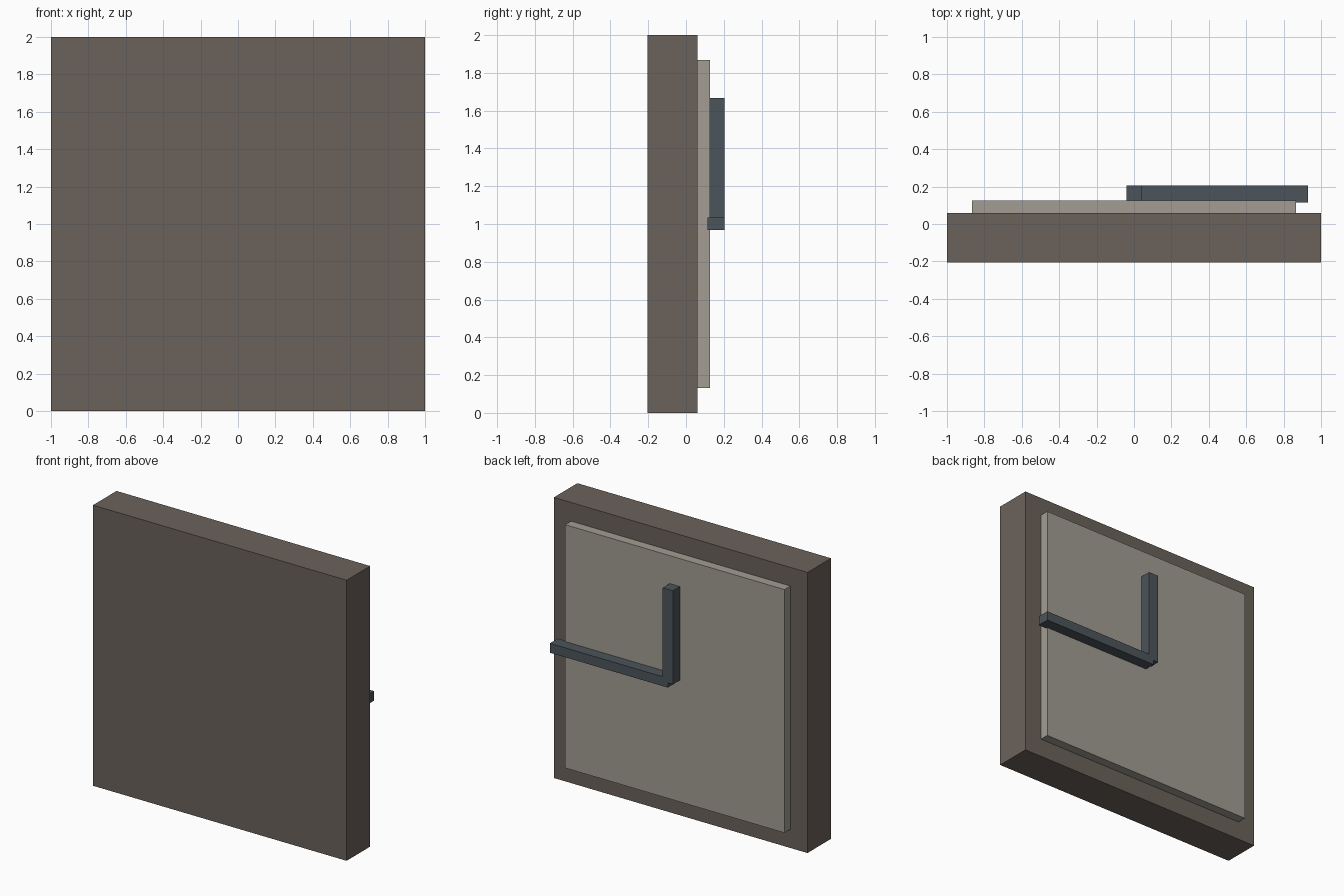
import bpy
import bmesh
from mathutils import Vector

if "Cube" in bpy.data.objects:
    bpy.data.objects.remove(bpy.data.objects["Cube"])


def material(name, color):
    mat = bpy.data.materials.new(name)
    mat.diffuse_color = (*color, 1.0)
    mat.use_nodes = True
    mat.node_tree.nodes["Principled BSDF"].inputs["Base Color"].default_value = mat.diffuse_color
    return mat


def box(name, low, high, mat):
    low, high = Vector(low), Vector(high)
    bm = bmesh.new()
    bmesh.ops.create_cube(bm, size=1.0)
    bmesh.ops.scale(bm, vec=high - low, verts=bm.verts)
    mesh = bpy.data.meshes.new(name)
    bm.to_mesh(mesh)
    bm.free()
    mesh.materials.append(mat)
    obj = bpy.data.objects.new(name, mesh)
    obj.location = (low + high) / 2
    bpy.context.collection.objects.link(obj)
    return obj


brown = material("brown_case", (0.147, 0.122, 0.105))
cream = material("pale_dial", (0.36, 0.34, 0.29))
slate = material("slate_hands", (0.072, 0.090, 0.103))

# Square clock case
box("clock_case", (-1, -0.205, 0), (1, 0.06, 2), brown)

# Raised dial plate on the back side
box("dial_plate", (-0.865, 0.06, 0.133), (0.865, 0.126, 1.867), cream)

# Hands starting at the dial centre, one pointing up and one sideways
box("hour_hand", (-0.04, 0.115, 1.0), (0.04, 0.205, 1.668), slate)
box("minute_hand", (0, 0.115, 0.967), (0.93, 0.205, 1.034), slate)
